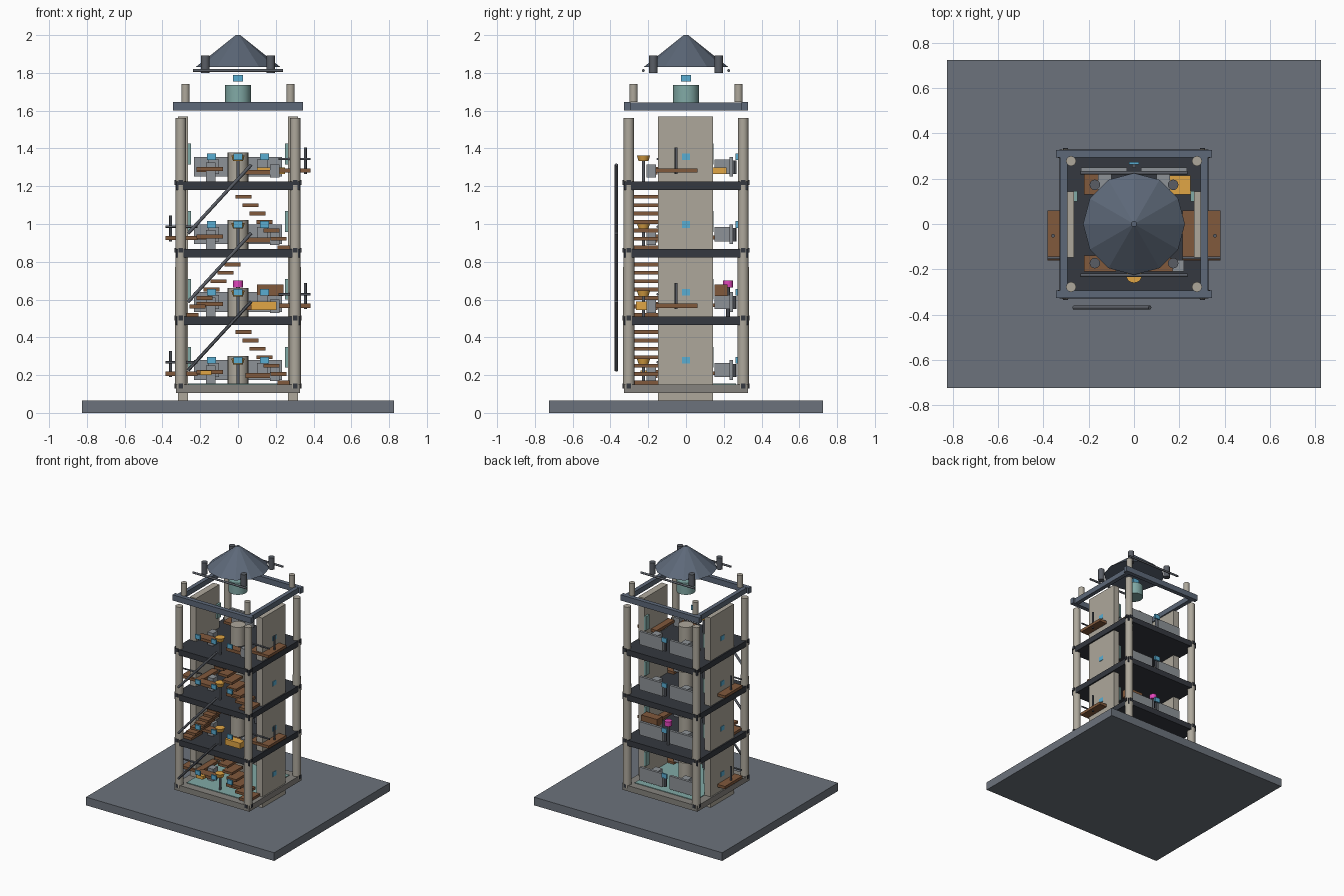
import bpy, math
from mathutils import Vector

COL = {
    "slate": (0.15, 0.17, 0.20), "roof": (0.11, 0.14, 0.19), "dark": (0.035, 0.04, 0.05),
    "stone": (0.42, 0.39, 0.33), "grey": (0.27, 0.29, 0.31), "wood": (0.22, 0.10, 0.045),
    "gold": (0.75, 0.38, 0.06), "blue": (0.10, 0.42, 0.65), "teal": (0.22, 0.40, 0.38),
    "pink": (0.75, 0.06, 0.50), "steel": (0.10, 0.11, 0.13), "sill": (0.24, 0.23, 0.21),
}
MATS = {}
for key, c in COL.items():
    MATS[key] = bpy.data.materials.new(key)
    MATS[key].diffuse_color = (*c, 1)


def finish(name, mat, smooth=False):
    o = bpy.context.object
    o.name = name
    o.data.materials.append(MATS[mat])
    if smooth:
        bpy.ops.object.shade_smooth_by_angle()
    return o


def box(name, mat, x0, x1, y0, y1, z0, z1):
    bpy.ops.mesh.primitive_cube_add(size=1, location=((x0 + x1) / 2, (y0 + y1) / 2, (z0 + z1) / 2))
    o = bpy.context.object
    o.scale = (x1 - x0, y1 - y0, z1 - z0)
    bpy.ops.object.transform_apply(location=False, rotation=False)
    return finish(name, mat)


def cyl(name, mat, x, y, z0, z1, r, r2=None, n=20, smooth=True):
    bpy.ops.mesh.primitive_cone_add(vertices=n, radius1=r, radius2=r if r2 is None else r2,
                                    depth=z1 - z0, location=(x, y, (z0 + z1) / 2))
    return finish(name, mat, smooth)


def rod(name, mat, a, b, r):
    a, b = Vector(a), Vector(b)
    bpy.ops.mesh.primitive_cylinder_add(vertices=12, radius=r, depth=(b - a).length, location=(a + b) / 2,
                                        rotation=(b - a).to_track_quat('Z', 'Y').to_euler())
    return finish(name, mat, True)


S = (-1, 1)

# Plinth, ground slab and dark floors
box("plinth", "slate", -0.825, 0.825, -0.725, 0.725, 0, 0.065)
box("ground_slab", "sill", -0.328, 0.328, -0.328, 0.328, 0.105, 0.15)
box("ground_inlay", "teal", -0.265, 0.265, -0.265, 0.265, 0.15, 0.155)
TOPS = (0.15, 0.51, 0.868, 1.226)
for z in TOPS[1:]:
    box("floor", "dark", -0.328, 0.328, -0.328, 0.328, z - 0.045, z)

# Corner columns, clamps and upper posts
for sx in S:
    for sy in S:
        cyl("corner_column", "stone", sx * 0.303, sy * 0.303, 0.13, 1.56, 0.031, 0.027)
        cyl("upper_post", "stone", sx * 0.278, sy * 0.278, 1.645, 1.742, 0.022)
        cyl("roof_post", "steel", sx * 0.173, sy * 0.173, 1.80, 1.893, 0.023)
        for z in TOPS:
            x, y = sx * 0.303, sy * 0.328
            box("column_clamp", "dark", x - 0.011, x + 0.011, y - 0.007, y + 0.007, z - 0.02, z + 0.006)
            box("column_clamp", "dark", y * sx * sy - 0.007, y * sx * sy + 0.007,
                sy * 0.303 - 0.011, sy * 0.303 + 0.011, z - 0.02, z + 0.006)

# Tall side walls
for sx in S:
    x0, x1 = sorted((sx * 0.265, sx * 0.317))
    box("side_wall", "stone", x0, x1, -0.147, 0.144, 0.065, 1.568)

# Open roof frame, rods, cone and beacon
for s in S:
    box("roof_beam_long", "roof", -0.345, 0.345, s * 0.31 - 0.017, s * 0.31 + 0.017, 1.60, 1.645)
    box("roof_beam_side", "roof", s * 0.31 - 0.016, s * 0.31 + 0.016, -0.295, 0.295, 1.602, 1.643)
    rod("roof_rod", "steel", (-0.237, s * 0.226, 1.812), (0.237, s * 0.226, 1.812), 0.008)
cyl("cone_roof", "roof", 0, 0, 1.83, 2.0, 0.225, 0.012, n=12, smooth=False)
cyl("beacon_drum", "teal", 0, 0, 1.643, 1.735, 0.068)
box("beacon_light", "blue", -0.026, 0.026, -0.026, 0.026, 1.755, 1.79)

# Stair flights, alternating direction
for f in range(3):
    d = -1 if f % 2 == 0 else 1
    for i in range(7):
        x = (0.03 if d < 0 else -0.03) - d * 0.037 * i
        z = 0.428 + 0.358 * f - 0.0445 * i
        box("stair_tread", "wood", x - 0.042, x + 0.042, -0.285, -0.147, z - 0.01, z + 0.01)

# Diagonal handrails on the front
for i in range(3):
    z = 0.225 + 0.362 * i
    rod("diagonal_rail", "steel", (-0.265, -0.369, z), (0.07, -0.369, z + 0.365), 0.009)

# Fittings of each storey
for i, z in enumerate(TOPS):
    s = -1 if i % 2 == 0 else 1
    # centre drum and lamp
    cyl("centre_drum", "stone", 0, 0, z, z + 0.152, 0.055)
    cyl("lamp_stem", "steel", 0, -0.225, z, z + 0.11, 0.009, n=12)
    cyl("lamp_cup", "gold", 0, -0.225, z + 0.107, z + 0.137, 0.026, 0.035)
    # windows
    for x in (-0.14, 0, 0.14):
        box("front_window", "blue", x - 0.023, x + 0.023, -0.306, -0.294, z + 0.112, z + 0.147)
    box("back_window", "blue", -0.023, 0.023, 0.262, 0.274, z + 0.112, z + 0.147)
    for sx in S:
        box("side_window", "blue", sx * 0.315 - 0.006, sx * 0.315 + 0.006, -0.021, 0.021, z + 0.112, z + 0.147)
        # back panels and teal wall strips
        a, b = sorted((sx * 0.03, sx * 0.234))
        box("back_panel", "grey", a, b, 0.23, 0.25, z + 0.025, z + 0.13)
        box("back_panel_foot", "grey", sx * 0.13 - 0.03, sx * 0.13 + 0.03, 0.15, 0.232, z + 0.04, z + 0.115)
        box("wall_strip", "teal", sx * 0.257 - 0.008, sx * 0.257 + 0.008, 0.10, 0.145, z + 0.09, z + 0.2)
    rod("back_latch", "steel", (0, 0.258, z + 0.04), (0, 0.258, z + 0.11), 0.01)
    # outside balcony with post and rail
    a, b = sorted((s * 0.215, s * 0.383))
    box("balcony", "wood", a, b, -0.162, 0.06, z + 0.046, z + 0.068)
    cyl("balcony_post", "steel", s * 0.357, -0.052, z + 0.04, z + 0.178, 0.008, n=12)
    rod("balcony_rail", "steel", (s * 0.215, -0.15, z + 0.118), (s * 0.383, -0.15, z + 0.118), 0.006)
    # low furniture inside
    box("bench", "wood", -0.22, -0.08, -0.21, -0.14, z + 0.055, z + 0.077)
    box("shelf", "wood", -0.22, -0.14, 0.13, 0.22, z + 0.05, z + 0.07)
    box("table", "wood", 0.04, 0.17, -0.21, -0.15, z + 0.035, z + 0.06)
    box("stool", "grey", 0.17, 0.22, -0.21, -0.16, z + 0.02, z + 0.09)
    box("cabinet", "grey", -0.17, -0.12, -0.14, -0.08, z, z + 0.1)

# Coloured crates and signal
box("upper_crate", "gold", 0.10, 0.25, 0.13, 0.215, 1.265, 1.30)
box("front_crate", "gold", 0.07, 0.205, -0.265, -0.2, 0.545, 0.59)
box("low_crate", "gold", -0.2, -0.14, -0.24, -0.19, 0.2, 0.225)
box("store_crate", "wood", 0.10, 0.24, 0.15, 0.22, 0.62, 0.68)
cyl("signal_stem", "steel", 0, 0.222, 0.51, 0.665, 0.01, n=12)
cyl("signal_light", "pink", 0, 0.222, 0.663, 0.70, 0.027)
